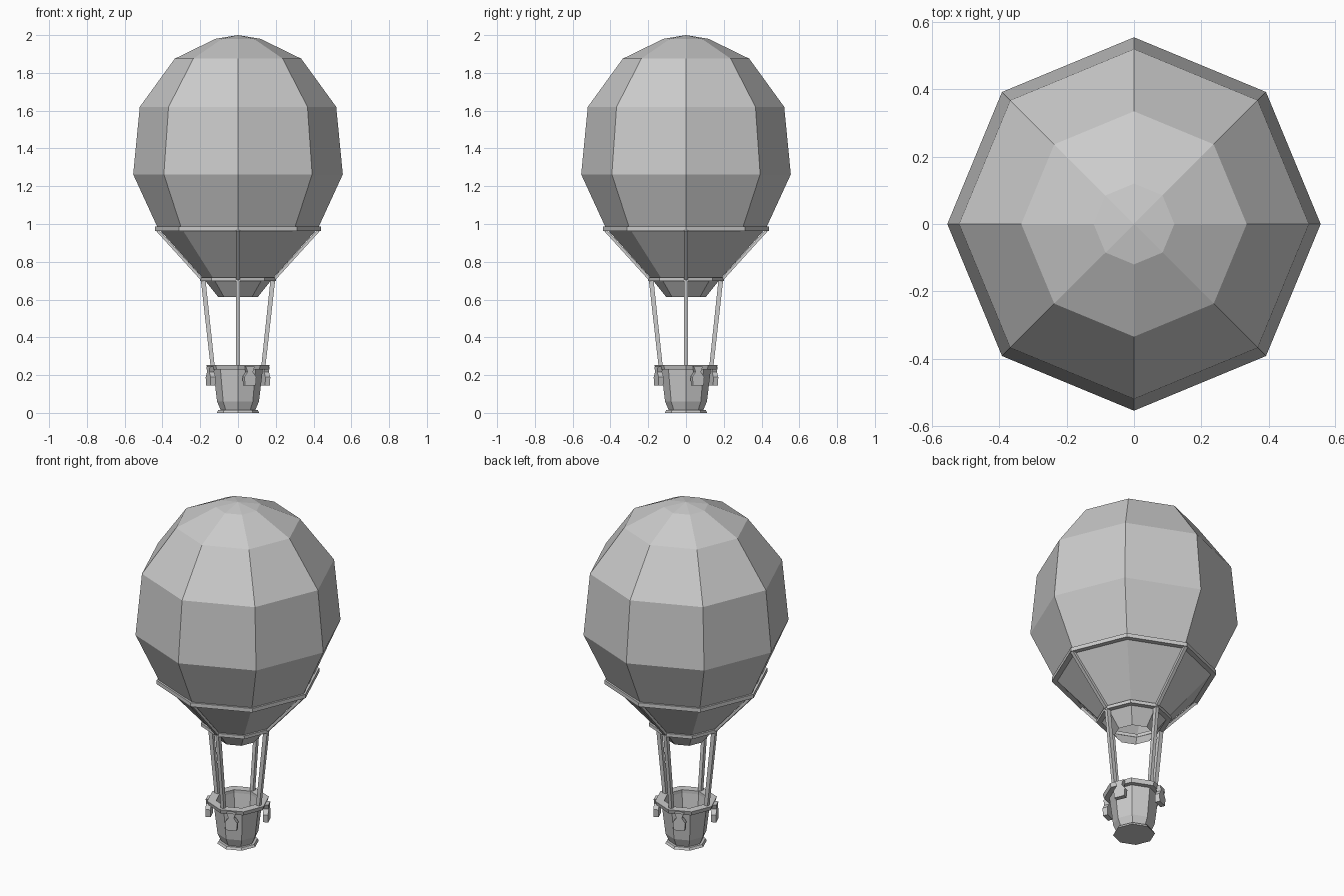
import bpy, bmesh
from math import cos, sin, pi
from mathutils import Vector, Matrix

if "Cube" in bpy.data.objects:
    bpy.data.objects.remove(bpy.data.objects["Cube"])

SIDES = 8


def finish(name, bm):
    mesh = bpy.data.meshes.new(name)
    bmesh.ops.remove_doubles(bm, verts=bm.verts, dist=1e-5)
    bmesh.ops.recalc_face_normals(bm, faces=bm.faces)
    bm.to_mesh(mesh)
    bm.free()
    ob = bpy.data.objects.new(name, mesh)
    bpy.context.collection.objects.link(ob)
    return ob


def lathe(name, profile, closed=False):
    """Turn a (radius, z) profile into an eight-sided shell."""
    bm = bmesh.new()
    rings = [[bm.verts.new((r * cos(2 * pi * i / SIDES), r * sin(2 * pi * i / SIDES), z))
              for i in range(SIDES)] if r > 0 else [bm.verts.new((0, 0, z))] * SIDES
             for r, z in profile]
    pairs = list(zip(rings, rings[1:]))
    if closed:
        pairs.append((rings[-1], rings[0]))
    for a, b in pairs:
        for i in range(SIDES):
            j = (i + 1) % SIDES
            bm.faces.new(list(dict.fromkeys((a[i], a[j], b[j], b[i]))))
    return finish(name, bm)


def prism(name, outline, axis, depth, angle):
    """Extrude a flat outline symmetrically by depth, then spin about z."""
    bm = bmesh.new()
    f = bm.faces.new([bm.verts.new(Vector(p) - Vector(axis) * depth / 2) for p in outline])
    ext = bmesh.ops.extrude_face_region(bm, geom=[f])
    vs = [g for g in ext['geom'] if isinstance(g, bmesh.types.BMVert)]
    bmesh.ops.translate(bm, verts=vs, vec=Vector(axis) * depth)
    bmesh.ops.rotate(bm, verts=bm.verts, cent=(0, 0, 0), matrix=Matrix.Rotation(angle, 3, 'Z'))
    return finish(name, bm)


# Balloon envelope, open at the mouth
lathe("envelope", [(0, 2.0), (0.12, 1.98), (0.335, 1.875), (0.52, 1.62), (0.555, 1.263),
                   (0.425, 0.98), (0.178, 0.705), (0.105, 0.614)])

# Hoops around the envelope
lathe("upper_hoop", [(0.405, 0.964), (0.44, 0.964), (0.44, 0.987), (0.405, 0.987)], True)
lathe("lower_hoop", [(0.17, 0.697), (0.2, 0.697), (0.2, 0.716), (0.17, 0.716)], True)

# Basket: hollow tub, rim and foot
lathe("basket", [(0, 0.008), (0.09, 0.012), (0.111, 0.06), (0.132, 0.235),
                 (0.118, 0.235), (0.098, 0.06), (0.08, 0.025), (0, 0.025)])
lathe("basket_rim", [(0.118, 0.23), (0.16, 0.23), (0.167, 0.254), (0.118, 0.254)], True)
lathe("basket_foot", [(0, 0), (0.112, 0), (0.105, 0.014), (0, 0.014)])

# Four straps, ropes and sandbags
bag = [(0.03, 0.145), (0.034, 0.19), (0.015, 0.217), (0.025, 0.245)]
bag_outline = [(0.157, y, z) for y, z in bag] + [(0.157, -y, z) for y, z in reversed(bag)]
for k in range(4):
    a = k * pi / 2
    prism(f"strap_{k}", [(0.437, 0, 0.967), (0.2, 0, 0.706), (0.18, 0, 0.706), (0.417, 0, 0.967)],
          (0, 1, 0), 0.02, a)
    prism(f"rope_{k}", [(0.197, 0, 0.705), (0.172, 0, 0.705), (0.122, 0, 0.235), (0.144, 0, 0.235)],
          (0, 1, 0), 0.02, a)
    prism(f"sandbag_{k}", bag_outline, (1, 0, 0), 0.028, a + pi / 8)
